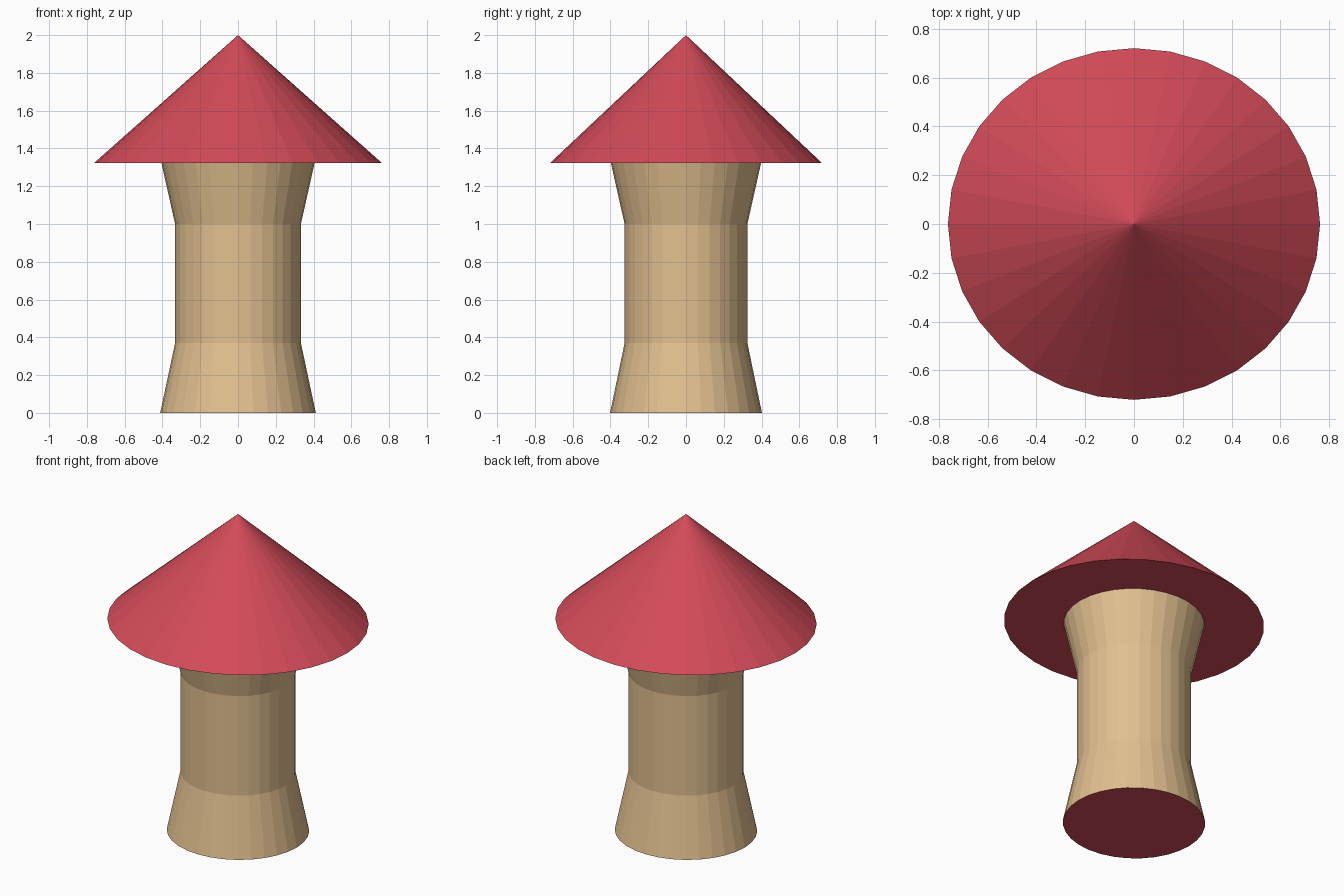
import bpy, math

if "Cube" in bpy.data.objects:
    bpy.data.objects.remove(bpy.data.objects["Cube"])

SIDES = 32


def material(name, color):
    m = bpy.data.materials.new(name)
    m.diffuse_color = (*color, 1)
    m.use_nodes = True
    m.node_tree.nodes["Principled BSDF"].inputs["Base Color"].default_value = m.diffuse_color
    return m


red = material("red", (0.645, 0.069, 0.098))
tan = material("tan", (0.761, 0.527, 0.279))


def build(name, rings, apex=None, mats=()):
    """Stack elliptical rings (rx, ry, z), closed below and by a cap or apex above."""
    verts, faces = [], []
    for rx, ry, z in rings:
        for i in range(SIDES):
            a = 2 * math.pi * i / SIDES
            verts.append((rx * math.cos(a), ry * math.sin(a), z))
    faces.append(list(range(SIDES))[::-1])
    for r in range(len(rings) - 1):
        for i in range(SIDES):
            j = (i + 1) % SIDES
            b = r * SIDES
            faces.append((b + i, b + j, b + SIDES + j, b + SIDES + i))
    top = (len(rings) - 1) * SIDES
    if apex is None:
        faces.append(list(range(top, top + SIDES)))
    else:
        verts.append((0, 0, apex))
        faces += [(top + i, top + (i + 1) % SIDES, len(verts) - 1) for i in range(SIDES)]
    mesh = bpy.data.meshes.new(name)
    mesh.from_pydata(verts, [], faces)
    for m in mats:
        mesh.materials.append(m)
    ob = bpy.data.objects.new(name, mesh)
    bpy.context.collection.objects.link(ob)
    return ob


# Waisted stem, flared at the foot and under the cap
stem = build("stem", [(0.412, 0.402, 0), (0.333, 0.325, 0.37),
                      (0.333, 0.325, 1.0), (0.406, 0.398, 1.325)], mats=(tan, red))
# The sole of the stem is red
for p in stem.data.polygons:
    p.material_index = 1 if p.normal.z < -0.9 else 0

# Conical cap with a flat underside
build("cap", [(0.763, 0.721, 1.322)], apex=2.0, mats=(red,))
